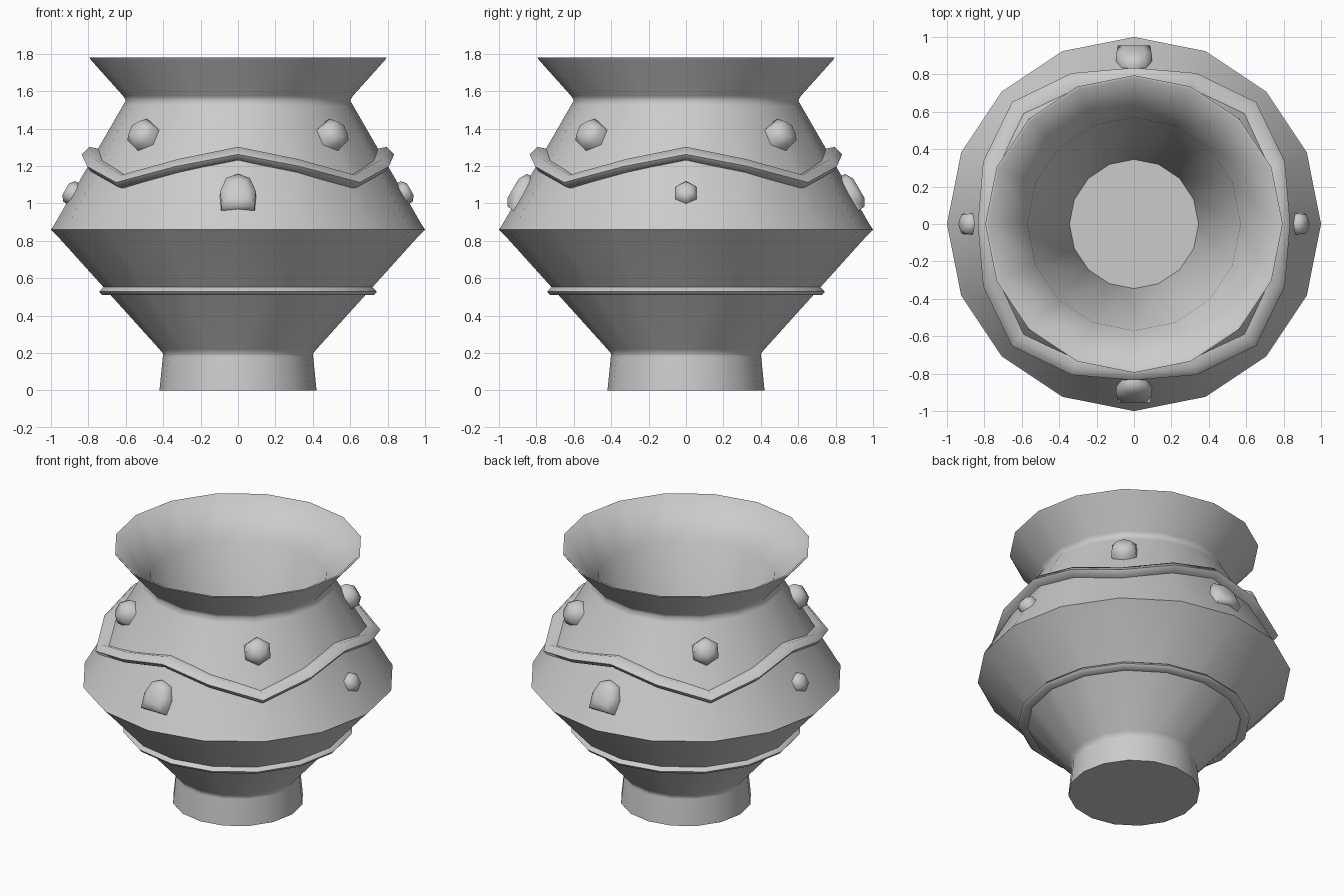
import bpy, bmesh
from math import sin, cos, pi, radians
from mathutils import Vector

cube = bpy.data.objects.get("Cube")
if cube:
    bpy.data.objects.remove(cube, do_unlink=True)

SIDES = 16
SLOPE = radians(30)      # lean of the shoulder wall

clay = bpy.data.materials.new("grey clay")
clay.use_nodes = True
clay.diffuse_color = (0.6, 0.6, 0.6, 1)
clay.node_tree.nodes["Principled BSDF"].inputs["Base Color"].default_value = (0.6, 0.6, 0.6, 1)


def finish(name, bm, sharp=180):
    bmesh.ops.recalc_face_normals(bm, faces=bm.faces[:])
    mesh = bpy.data.meshes.new(name)
    bm.to_mesh(mesh)
    bm.free()
    mesh.materials.append(clay)
    obj = bpy.data.objects.new(name, mesh)
    bpy.context.collection.objects.link(obj)
    bpy.ops.object.select_all(action='DESELECT')
    obj.select_set(True)
    bpy.context.view_layer.objects.active = obj
    bpy.ops.object.shade_smooth_by_angle(angle=radians(sharp))
    return obj


def lathe(name, section, closed, sharp=180):
    """section(i) gives the (radius, z) points at side i."""
    bm = bmesh.new()
    cols = []
    for i in range(SIDES):
        a = 2 * pi * i / SIDES
        cols.append([bm.verts.new((r * cos(a), r * sin(a), z)) for r, z in section(i)])
    n = len(cols[0])
    for i in range(SIDES):
        a, b = cols[i], cols[(i + 1) % SIDES]
        for j in range(n if closed else n - 1):
            k = (j + 1) % n
            bm.faces.new((a[j], b[j], b[k], a[k]))
    if not closed:       # cap the foot and the inner floor
        bm.faces.new([c[0] for c in cols])
        bm.faces.new([c[-1] for c in cols])
    return finish(name, bm, sharp)


def wall(z):
    return 1 - (z - 0.86) * 0.4 / 0.69


# Vessel: outer wall with support loops at the corners, then the inner funnel
profile = [(0.42, 0), (0.418, 0.02), (0.402, 0.18), (0.4, 0.195), (0.42, 0.22),
           (0.97, 0.83), (1, 0.86), (0.98, 0.89), (0.617, 1.52), (0.6, 1.55),
           (0.615, 1.575), (0.785, 1.765), (0.795, 1.78), (0.78, 1.78),
           (0.57, 1.55), (0.345, 0.2)]
lathe("vessel_body", lambda i: profile, False, 75)

# Thin ring under the belly
ring = [(0.66, 0.51), (0.728, 0.51), (0.742, 0.528), (0.715, 0.556), (0.66, 0.556)]
lathe("lower_ring", lambda i: ring, True, 80)


# Zigzag band: peaks at the four main directions, valleys between them
def band(i):
    z = (1.265, 1.2, 1.115, 1.2)[i % 4]
    r = wall(z)
    return [(r - 0.05, z + 0.02), (r + 0.03, z + 0.037), (r + 0.07, z - 0.003),
            (r + 0.05, z - 0.03), (r - 0.03, z - 0.04)]


lathe("zigzag_band", band, True, 80)


# Raised studs lying on the sloping shoulder
def stud(name, angle, z, outline, height):
    a = radians(angle)
    out = Vector((cos(a), sin(a), 0))
    side = Vector((-sin(a), cos(a), 0))
    up = Vector((0, 0, 1))
    normal = out * cos(SLOPE) + up * sin(SLOPE)
    along = up * cos(SLOPE) - out * sin(SLOPE)
    centre = out * wall(z) + up * z
    bm = bmesh.new()
    rings = []
    for scale, h in ((1, -0.03), (0.97, height * 0.45), (0.55, height)):
        rings.append([bm.verts.new(centre + side * u * scale + along * v * scale + normal * h)
                      for u, v in outline])
    n = len(outline)
    for low, high in zip(rings, rings[1:]):
        for i in range(n):
            k = (i + 1) % n
            bm.faces.new((low[i], low[k], high[k], high[i]))
    bm.faces.new(rings[0])
    bm.faces.new(rings[-1])
    finish(name, bm, 70)


def hexagon(size):
    return [(size * sin(i * pi / 3), size * cos(i * pi / 3)) for i in range(6)]


arch = [(-0.09, -0.1), (0.09, -0.1), (0.098, 0), (0.065, 0.085),
        (0, 0.11), (-0.065, 0.085), (-0.098, 0)]

for name, angle in (("back_left", 45), ("back_right", 135),
                    ("front_right", 225), ("front_left", 315)):
    stud("upper_stud_" + name, angle, 1.36, hexagon(0.092), 0.07)
for name, angle in (("left", 0), ("right", 180)):
    stud("small_stud_" + name, angle, 1.055, hexagon(0.065), 0.04)
for name, angle in (("back", 90), ("front", 270)):
    stud("arched_stud_" + name, angle, 1.055, arch, 0.045)
